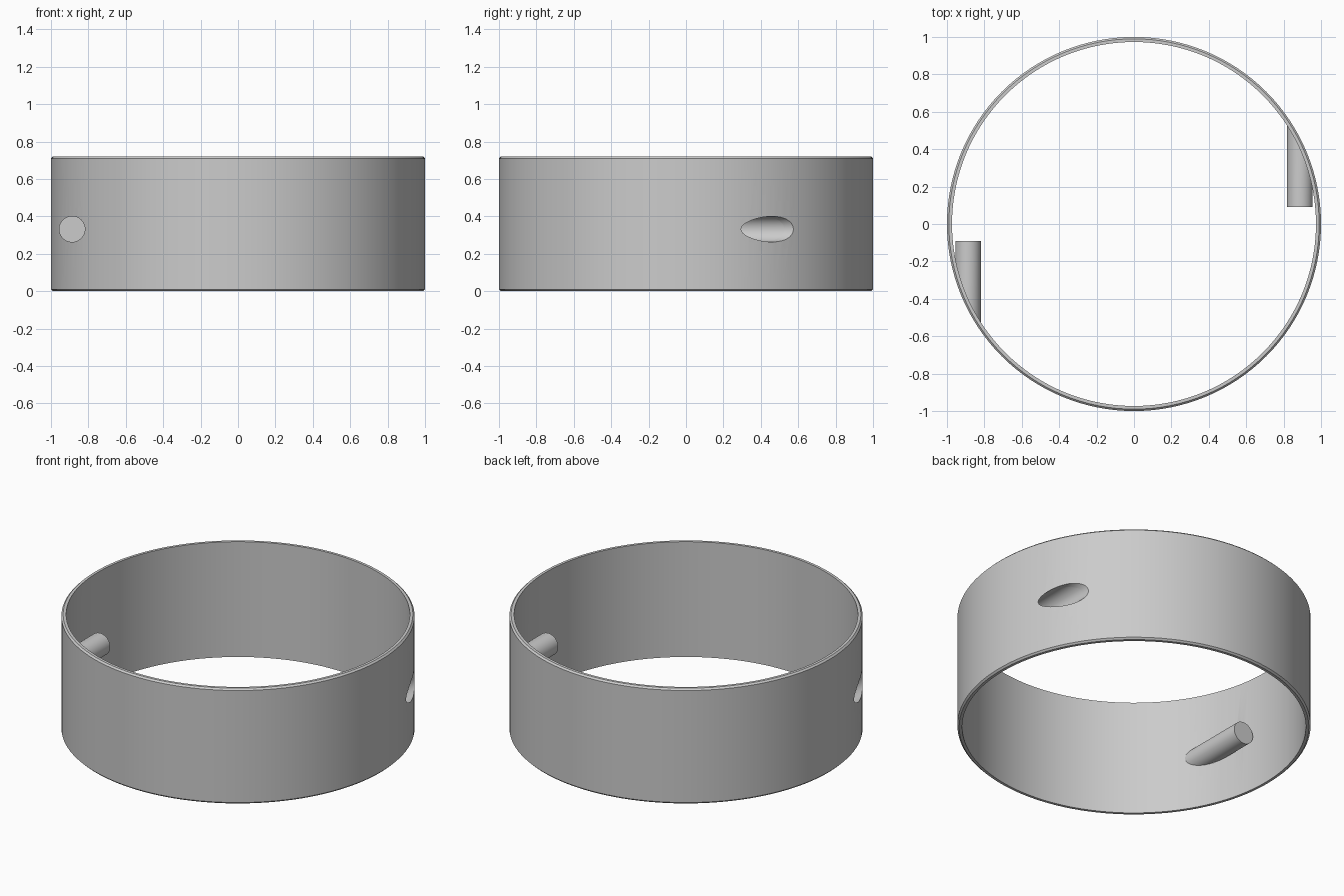
import bpy, bmesh, math

if "Cube" in bpy.data.objects:
    bpy.data.objects.remove(bpy.data.objects["Cube"])

R_OUT, R_IN, H, CH = 1.0, 0.973, 0.72, 0.01
SIDES = 128
PX, PZ, PR, PY = 0.887, 0.332, 0.0685, 0.092   # port axis x, z, radius, inner end y
SEG = 48


def make_object(name, bm):
    bmesh.ops.recalc_face_normals(bm, faces=bm.faces)
    mesh = bpy.data.meshes.new(name)
    bm.to_mesh(mesh)
    bm.free()
    ob = bpy.data.objects.new(name, mesh)
    bpy.context.collection.objects.link(ob)
    return ob


def activate(ob):
    bpy.ops.object.select_all(action='DESELECT')
    ob.select_set(True)
    bpy.context.view_layer.objects.active = ob


def port(name, s, y_end, capped):
    """Round port along y; s = 1 or -1 turns it half way round the ring."""
    bm = bmesh.new()
    inner, outer = [], []
    for i in range(SEG):
        a = 2 * math.pi * i / SEG
        x, z = PX + PR * math.cos(a), PZ + PR * math.sin(a)
        inner.append(bm.verts.new((s * x, s * PY, z)))
        outer.append(bm.verts.new((s * x, s * y_end(x), z)))
    for i in range(SEG):
        j = (i + 1) % SEG
        bm.faces.new((inner[i], inner[j], outer[j], outer[i]))
    bm.faces.new(inner)
    if capped:
        bm.faces.new(outer)
    return make_object(name, bm)


# Thin ring wall with chamfered outer rims
profile = [(R_OUT, CH), (R_OUT, H - CH), (R_OUT - CH, H),
           (R_IN, H), (R_IN, 0), (R_OUT - CH, 0)]
bm = bmesh.new()
loops = []
for i in range(SIDES):
    a = 2 * math.pi * i / SIDES
    loops.append([bm.verts.new((r * math.cos(a), r * math.sin(a), z)) for r, z in profile])
for i in range(SIDES):
    p, q = loops[i], loops[(i + 1) % SIDES]
    for k in range(len(profile)):
        m = (k + 1) % len(profile)
        bm.faces.new((p[k], q[k], q[m], p[m]))
ring = make_object("ring_wall", bm)

for label, s in (("right", 1), ("left", -1)):
    # Slanted opening through the wall
    cutter = port("cutter_" + label, s, lambda x: 0.85, True)
    cutter.hide_render = True
    mod = ring.modifiers.new("opening", 'BOOLEAN')
    mod.operation = 'DIFFERENCE'
    mod.solver = 'EXACT'
    mod.object = cutter
    activate(ring)
    bpy.ops.object.modifier_apply(modifier=mod.name)
    bpy.data.objects.remove(cutter)

    # Blind pocket sleeve running from the wall into the ring
    sleeve = port("port_sleeve_" + label, s,
                  lambda x: math.sqrt(R_IN ** 2 - x ** 2), False)
    activate(sleeve)
    bpy.ops.object.shade_smooth_by_angle(angle=math.radians(30))

activate(ring)
bpy.ops.object.shade_smooth_by_angle(angle=math.radians(30))
